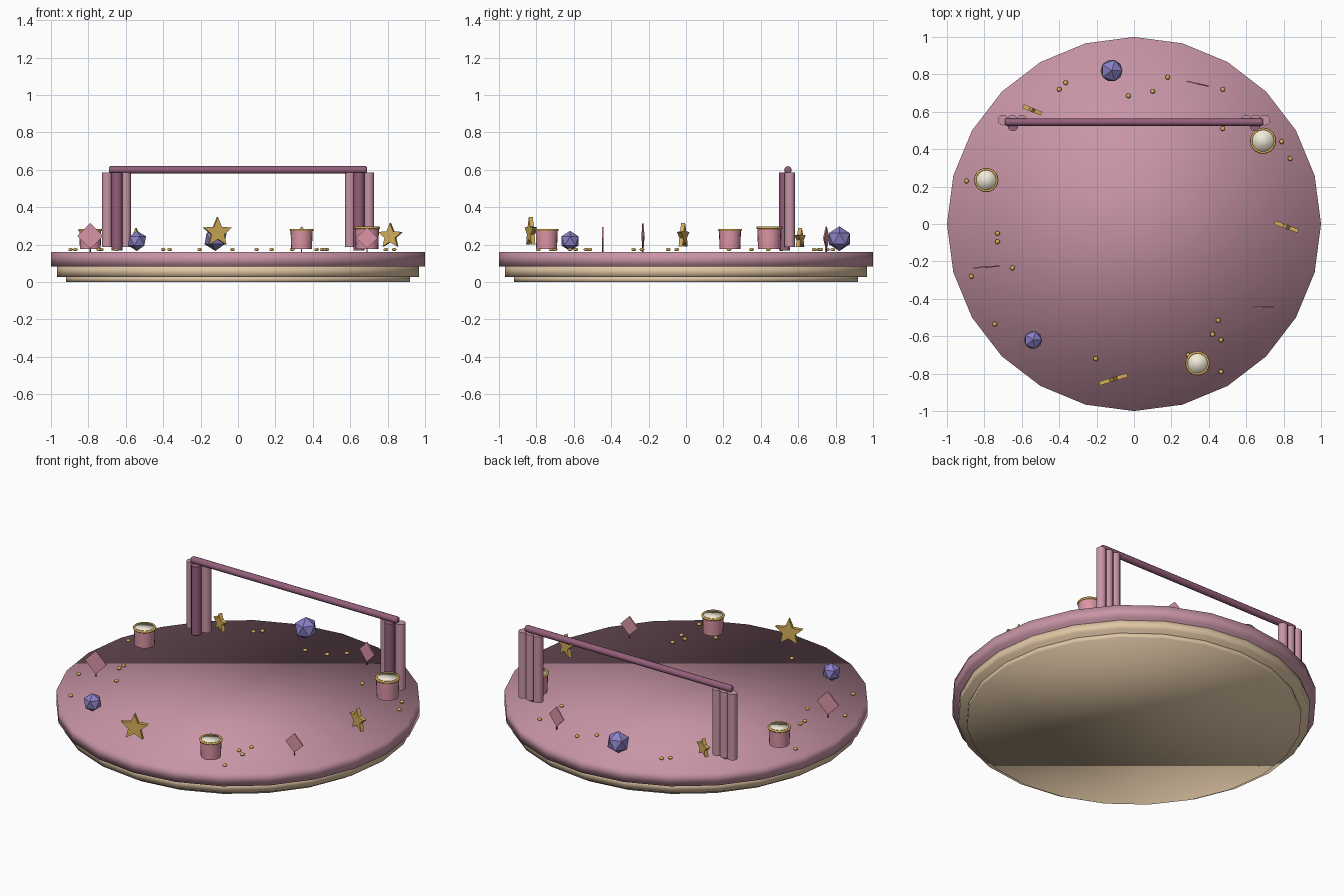
import bpy, bmesh, math
from mathutils import Matrix, Vector

if "Cube" in bpy.data.objects:
    bpy.data.objects.remove(bpy.data.objects["Cube"])


def mat(name, r, g, b):
    m = bpy.data.materials.new(name)
    m.diffuse_color = (r, g, b, 1)
    m.use_nodes = True
    m.node_tree.nodes["Principled BSDF"].inputs["Base Color"].default_value = m.diffuse_color
    return m


MAUVE = mat("mauve", .58, .30, .38)
PLUM = mat("plum", .30, .115, .20)
PINK = mat("pink", .72, .30, .38)
CREAM = mat("cream", .75, .57, .38)
WHITE = mat("frosting", .88, .82, .68)
GOLD = mat("gold", .66, .42, .10)
VIOLET = mat("violet", .26, .22, .56)


def make(name, bm, material, smooth=False, angle=None):
    bmesh.ops.recalc_face_normals(bm, faces=bm.faces)
    me = bpy.data.meshes.new(name)
    bm.to_mesh(me)
    bm.free()
    ob = bpy.data.objects.new(name, me)
    bpy.context.collection.objects.link(ob)
    me.materials.append(material)
    if smooth:
        me.shade_smooth()
    if angle:
        bpy.ops.object.select_all(action='DESELECT')
        bpy.context.view_layer.objects.active = ob
        ob.select_set(True)
        bpy.ops.object.shade_smooth_by_angle(angle=math.radians(angle))
    return ob


def tube(name, x, y, z0, z1, r, material, sides=12, r0=None, angle=None):
    bm = bmesh.new()
    bmesh.ops.create_cone(bm, cap_ends=True, segments=sides,
                          radius1=r if r0 is None else r0, radius2=r, depth=z1 - z0,
                          matrix=Matrix.Translation((x, y, (z0 + z1) / 2)))
    return make(name, bm, material, angle is None, angle)


def plate(name, outline, loc, turn, thick, material):
    """Upright flat outline (x, z), extruded in y and turned about z."""
    bm = bmesh.new()
    f = bm.faces.new([bm.verts.new((x, -thick / 2, z)) for x, z in outline])
    ext = bmesh.ops.extrude_face_region(bm, geom=[f])
    vs = [v for v in ext["geom"] if isinstance(v, bmesh.types.BMVert)]
    bmesh.ops.translate(bm, verts=vs, vec=(0, thick, 0))
    bm.transform(Matrix.Translation(loc) @ Matrix.Rotation(math.radians(turn), 4, 'Z'))
    return make(name, bm, material)


def ring(name, loc, R, r, material, seg=20, sub=6):
    """Torus made by spinning a small circle."""
    bm = bmesh.new()
    rows = []
    for i in range(seg):
        a = 2 * math.pi * i / seg
        rows.append([])
        for j in range(sub):
            b = 2 * math.pi * j / sub
            d = R + r * math.cos(b)
            rows[-1].append(bm.verts.new(Vector(loc) + Vector(
                (d * math.cos(a), d * math.sin(a), r * math.sin(b)))))
    for i in range(seg):
        p, q = rows[i], rows[(i + 1) % seg]
        for j in range(sub):
            k = (j + 1) % sub
            bm.faces.new((p[j], q[j], q[k], p[k]))
    return make(name, bm, material, True)


# round stage in three tiers
tube("base_foot", 0, 0, 0, .03, .92, CREAM, 24)
tube("base_tier", 0, 0, .028, .085, .967, CREAM, 24)
tube("stage_top", 0, 0, .083, .16, 1.0, MAUVE, 24)

# curtain folds on both sides
for s, side in ((-1, "left"), (1, "right")):
    for i, x in enumerate((.70, .65, .60)):
        tube(f"{side}_curtain_fold_{i}", s * x, .555, .187, .585, .028, MAUVE, angle=40)
    tube(f"{side}_curtain_front_fold", s * .647, .526, .17, .585, .029, PLUM, angle=40)

# curtain rail with rounded ends
rail = tube("curtain_rail", 0, 0, -.69, .69, .02, PLUM, angle=50)
rail.matrix_world = Matrix.Translation((0, .545, .60)) @ Matrix.Rotation(math.pi / 2, 4, 'Y')
bev = rail.modifiers.new("round", 'BEVEL')
bev.width, bev.segments = .008, 2

# frosted cups with gold rim
for i, (x, y, r, top) in enumerate(((-.79, .235, .059, .285), (.69, .445, .064, .298),
                                    (.34, -.745, .059, .285))):
    tube(f"cup_{i}", x, y, .178, top - .008, r, PINK, 20, r * .94, 40)
    tube(f"cup_frosting_{i}", x, y, top - .02, top - .004, r * .95, WHITE, 20)
    ring(f"cup_rim_{i}", (x, y, top - .007), r - .001, .007, GOLD)

# upright stars
for i, (x, y, z, R, turn) in enumerate(((-.11, -.83, .266, .082, 17), (.815, -.015, .246, .07, -20),
                                        (-.545, .61, .232, .056, -22))):
    pts = []
    for k in range(10):
        a, d = math.pi / 2 + k * math.pi / 5, R * (1 if k % 2 == 0 else .45)
        pts.append((d * math.cos(a), d * math.sin(a)))
    plate(f"star_{i}", pts, (x, y, z), turn, .022, GOLD)

# thin diamonds on little pins
for i, (x, y, z, h, turn) in enumerate(((.34, .75, .236, .06, -13), (-.79, -.23, .246, .07, 4),
                                        (.69, -.445, .236, .058, 0))):
    plate(f"diamond_{i}", [(-h, 0), (0, -h), (h, 0), (0, h)], (x, y, z), turn, .007, PINK)
    tube(f"diamond_pin_{i}", x, y, .16, z - h + .008, .004, PLUM, 6)

# faceted gems
for i, (x, y, z, r) in enumerate(((-.12, .82, .232, .066), (-.54, -.62, .22, .054))):
    bm = bmesh.new()
    bmesh.ops.create_icosphere(bm, subdivisions=1, radius=r, matrix=Matrix.Translation((x, y, z)))
    make(f"gem_{i}", bm, VIOLET)

# scattered flat beads
beads = [(-.40, .72), (-.365, .755), (-.03, .685), (.10, .71), (.18, .785), (.475, .72),
         (.475, .51), (.79, .44), (.835, .35), (-.895, .23), (-.73, -.05), (-.73, -.095),
         (-.65, -.235), (-.87, -.28), (-.745, -.535), (-.205, -.72), (.45, -.515),
         (.42, -.59), (.465, -.62), (.29, -.70), (.465, -.79)]
for i, (x, y) in enumerate(beads):
    bm = bmesh.new()
    bmesh.ops.create_uvsphere(bm, u_segments=10, v_segments=6, radius=.013,
                              matrix=Matrix.Translation((x, y, .174)) @ Matrix.Diagonal((1, 1, .65, 1)))
    make(f"bead_{i}", bm, GOLD, True)
